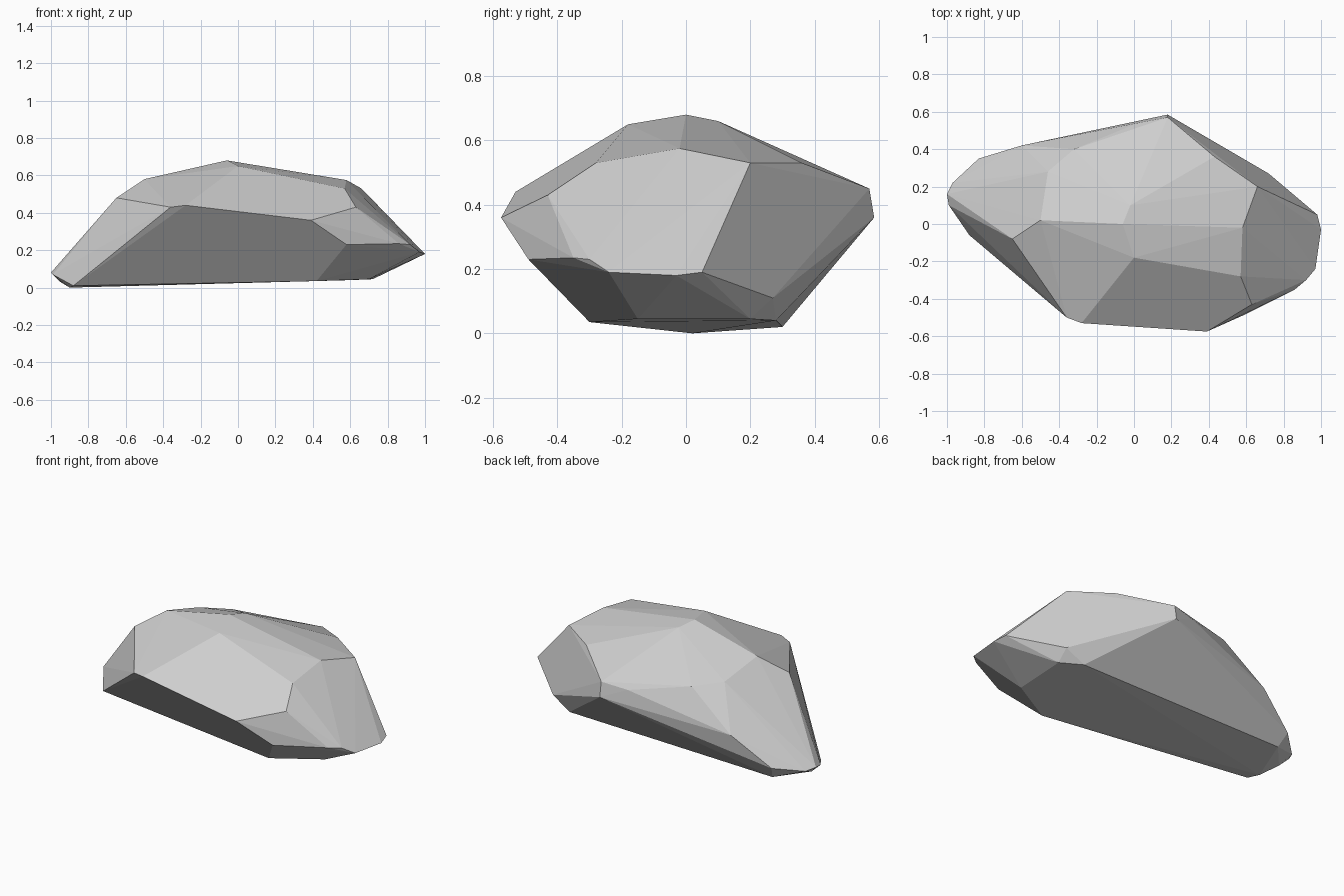
import bpy
import bmesh
from math import radians

# Remove the default object
default_cube = bpy.data.objects.get("Cube")
if default_cube:
    bpy.data.objects.remove(default_cube, do_unlink=True)


def make_material(name, grey):
    """Plain matte material with one flat colour."""
    material = bpy.data.materials.new(name)
    material.use_nodes = True
    colour = (grey, grey, grey, 1)
    material.diffuse_color = colour
    shader = material.node_tree.nodes["Principled BSDF"]
    shader.inputs["Base Color"].default_value = colour
    shader.inputs["Roughness"].default_value = .9
    return material


def make_boulder(name, corner_groups, material):
    """Wrap a tight faceted skin around the corners of each group."""
    mesh = bpy.data.meshes.new(name)
    boulder = bpy.data.objects.new(name, mesh)
    bpy.context.collection.objects.link(boulder)
    shape = bmesh.new()
    for group in corner_groups:
        for corner in group:
            shape.verts.new(corner)
    skin = bmesh.ops.convex_hull(shape, input=shape.verts[:])
    # Drop corners that ended up inside the skin
    buried = [part for part in skin["geom_interior"]
              if isinstance(part, bmesh.types.BMVert)]
    bmesh.ops.delete(shape, geom=buried, context="VERTS")
    # Merge nearly level triangles into broad chiselled facets
    bmesh.ops.dissolve_limit(shape, angle_limit=radians(2),
                             verts=shape.verts[:], edges=shape.edges[:])
    bmesh.ops.recalc_face_normals(shape, faces=shape.faces[:])
    for face in shape.faces:
        face.smooth = False
    shape.to_mesh(mesh)
    shape.free()
    mesh.materials.append(material)
    return boulder


# Crown: the peak and the rim of the upper plateau
crown = [
    (-.06, 0, .68), (-.02, .1, .66), (0, -.18, .65),
    (-.5, .02, .58), (-.65, -.08, .48),
    (.57, -.28, .53), (.58, -.02, .575), (.66, .2, .53),
    (.43, .36, .53), (-.46, .28, .51), (-.32, .4, .49),
]

# Front brow: the overhanging front edge
front_brow = [
    (-.36, -.5, .43), (-.28, -.53, .44), (.39, -.575, .36),
    (.58, -.49, .23), (.63, -.43, .43),
]

# Nose: the pointed end with its short undercut
nose = [
    (.86, -.35, .235), (.92, -.3, .23), (.97, -.24, .19),
    (1, -.03, .18), (.98, .05, .19), (.72, .27, .11),
]

# Back edge: the widest line at the rear
back_edge = [
    (.18, .57, .45), (.18, .585, .36), (.02, .54, .43),
    (-.6, .42, .27), (-.83, .35, .1),
]

# Tail: the low thin end
tail = [
    (-1, .16, .08), (-.97, .22, .07), (-.99, .1, .07),
    (-.95, .13, .03), (-.88, -.06, .01),
]

# Underside: the nearly flat resting face
underside = [
    (-.9, .02, 0), (-.8, .3, .02), (.42, -.3, .035),
    (.7, -.15, .045), (.72, .2, .045), (.6, .28, .04),
]

stone = make_material("stone grey", .62)
make_boulder("boulder", [crown, front_brow, nose, back_edge, tail, underside],
             stone)
